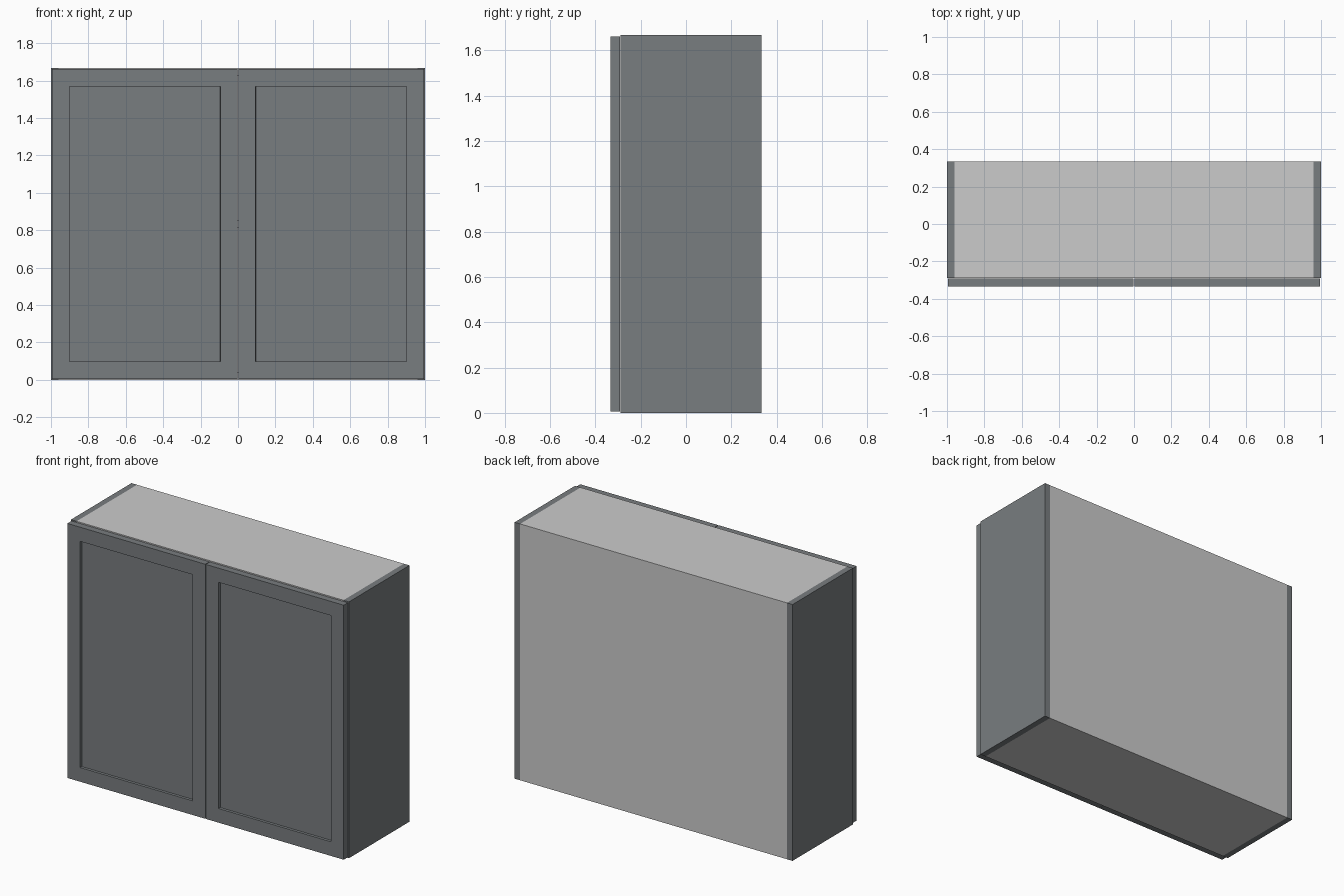
import bpy, bmesh

if "Cube" in bpy.data.objects:
    bpy.data.objects.remove(bpy.data.objects["Cube"])

W, D, H = 1.0, 0.3333, 1.667      # half width, half depth, height
T = 0.04                          # board thickness
FRONT = -0.288                    # front edge of the carcass

paint = bpy.data.materials.new("slate_paint")
paint.diffuse_color = (0.19, 0.205, 0.215, 1)
paint.use_nodes = True
paint.node_tree.nodes["Principled BSDF"].inputs["Base Color"].default_value = paint.diffuse_color


def box(name, x, y, z, mat=None, recess=None):
    """Box from (min, max) ranges; recess = (border, depth) sinks a panel into the front."""
    bm = bmesh.new()
    bmesh.ops.create_cube(bm, size=1)
    for v in bm.verts:
        v.co = [r[0] if c < 0 else r[1] for c, r in zip(v.co, (x, y, z))]
    bm.normal_update()
    if recess:
        face = min(bm.faces, key=lambda f: f.calc_center_median().y)
        bmesh.ops.inset_individual(bm, faces=[face], thickness=recess[0])
        # second, tiny inset makes the steep wall of the recess
        bmesh.ops.inset_individual(bm, faces=[face], thickness=0.002)
        for v in face.verts:
            v.co.y += recess[1]
    me = bpy.data.meshes.new(name)
    bm.to_mesh(me)
    bm.free()
    ob = bpy.data.objects.new(name, me)
    bpy.context.collection.objects.link(ob)
    if mat:
        me.materials.append(mat)
    return ob


# Side panels and doors, mirrored about the centre
for s, side in ((-1, "left"), (1, "right")):
    box(f"{side}_side_panel", sorted((s * W, s * (W - T))), (FRONT, D), (0, H), paint)
    box(f"{side}_door", sorted((s * 0.002, s * 0.994)), (-D, FRONT - 0.003),
        (0.006, H - 0.006), paint, recess=(0.13, 0.015))

# Carcass boards between the sides
inner = (-W + T, W - T)
box("bottom_board", inner, (FRONT, D), (0, T))
box("top_board", inner, (FRONT, D), (H - T, H))
box("back_panel", inner, (D - 0.02, D), (T, H - T))
box("shelf", inner, (FRONT + 0.01, D - 0.02), (H / 2 - T / 2, H / 2 + T / 2))
